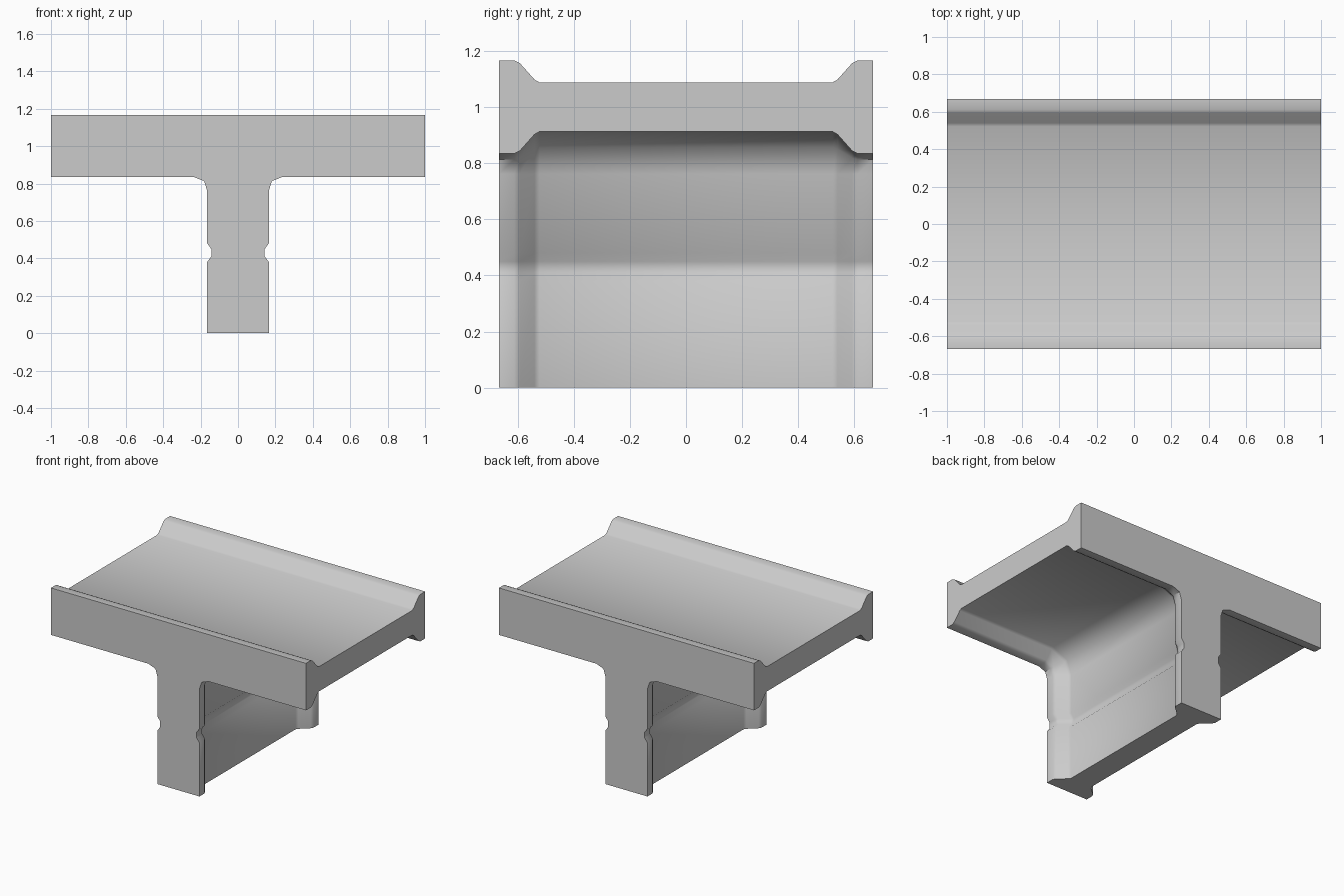
import bpy, bmesh, math

if "Cube" in bpy.data.objects:
    bpy.data.objects.remove(bpy.data.objects["Cube"])

# Right half of the T cross-section: (x, z) at the thick rims, (x, z) in the thin middle
HALF = [
    ((0.165, 0.00), (0.085, 0.00)),
    ((0.165, 0.38), (0.085, 0.38)),      # groove in the stem
    ((0.143, 0.41), (0.063, 0.41)),
    ((0.143, 0.45), (0.063, 0.45)),
    ((0.165, 0.48), (0.085, 0.48)),
    ((0.165, 0.762), (0.085, 0.762)),    # fillet under the arm
    ((0.181, 0.813), (0.118, 0.857)),
    ((0.235, 0.834), (0.235, 0.913)),
    ((1.0, 0.834), (1.0, 0.913)),        # arm end
    ((1.0, 1.167), (1.0, 1.088)),
]

# Stations along the length: (y, blend from rim 0 to middle 1)
rim = [(0.667, 0), (0.612, 0), (0.592, 0.13), (0.54, 0.87), (0.522, 1)]
stations = [(-y, t) for y, t in rim] + rim[::-1]


def section(t):
    half = [(a[0] + (b[0] - a[0]) * t, a[1] + (b[1] - a[1]) * t) for a, b in HALF]
    return half + [(-x, z) for x, z in reversed(half)]


# Loft the cross-sections into one solid
bm = bmesh.new()
rings = [[bm.verts.new((x, y, z)) for x, z in section(t)] for y, t in stations]
n = len(rings[0])
for r0, r1 in zip(rings, rings[1:]):
    for i in range(n):
        j = (i + 1) % n
        bm.faces.new((r0[i], r0[j], r1[j], r1[i]))
bm.faces.new(rings[0])
bm.faces.new(rings[-1][::-1])
bmesh.ops.recalc_face_normals(bm, faces=bm.faces)

mesh = bpy.data.meshes.new("t_junction_panel")
bm.to_mesh(mesh)
bm.free()
panel = bpy.data.objects.new("t_junction_panel", mesh)
bpy.context.collection.objects.link(panel)

# Soft rims and fillets, crisp cut ends
bpy.context.view_layer.objects.active = panel
panel.select_set(True)
bpy.ops.object.shade_smooth_by_angle(angle=math.radians(50))
